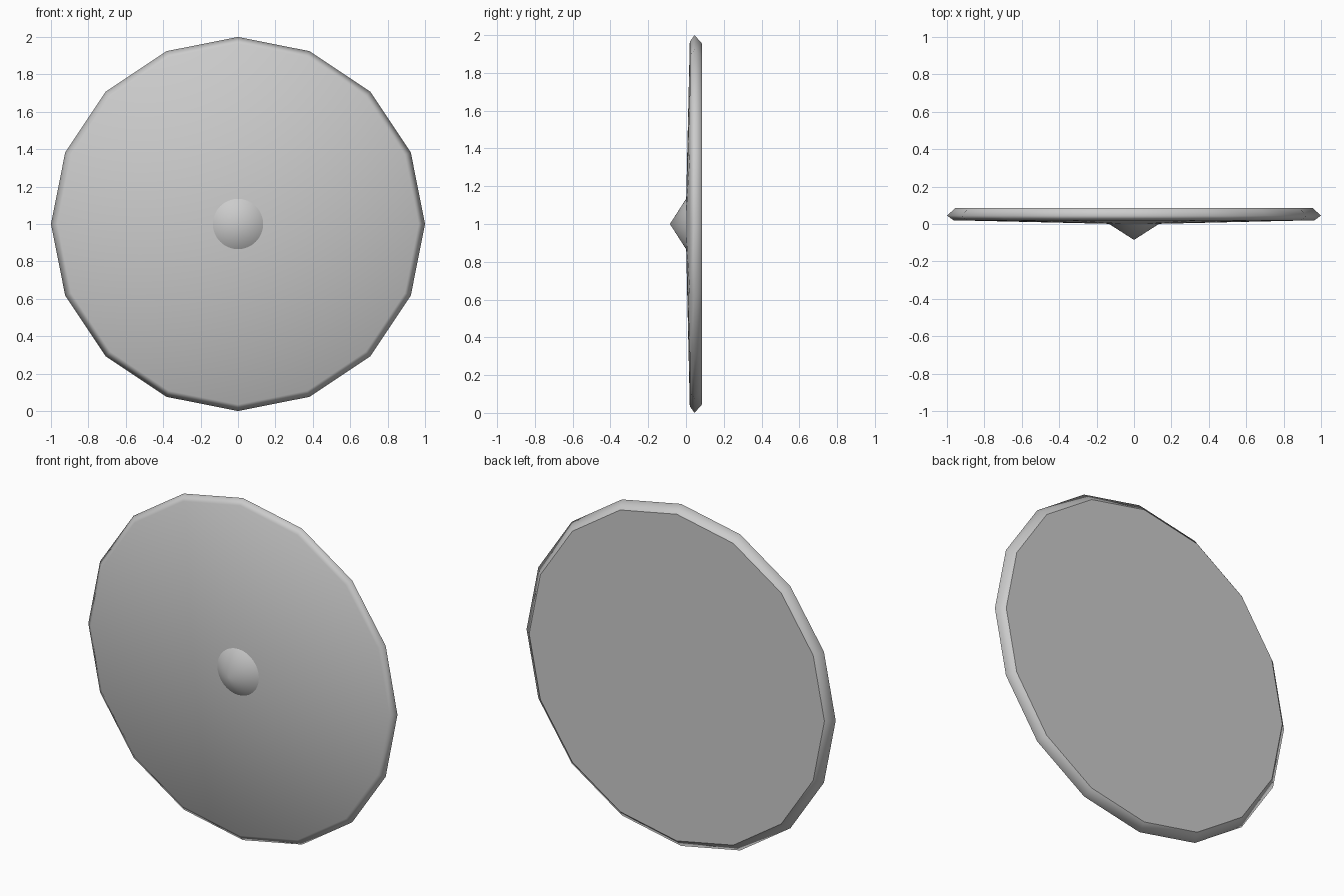
import bpy, bmesh
from math import cos, sin, pi

cube = bpy.data.objects.get("Cube")
if cube:
    bpy.data.objects.remove(cube, do_unlink=True)

grey = bpy.data.materials.new("light grey")
grey.use_nodes = True
colour = (0.6, 0.6, 0.6, 1)
grey.diffuse_color = colour
grey.node_tree.nodes["Principled BSDF"].inputs["Base Color"].default_value = colour


def lathe(name, tip_y, rings, sides, capped):
    """Spin (radius, y) rings about the y axis, from a front tip backwards."""
    bm = bmesh.new()
    tip = bm.verts.new((0, tip_y, 1))
    previous = None
    for radius, y in rings:
        ring = [bm.verts.new((radius * cos(2 * pi * i / sides), y,
                              1 + radius * sin(2 * pi * i / sides)))
                for i in range(sides)]
        for i in range(sides):
            j = (i + 1) % sides
            if previous:
                bm.faces.new((previous[i], previous[j], ring[j], ring[i]))
            else:
                bm.faces.new((tip, ring[i], ring[j]))
        previous = ring
    for face in bm.faces:
        face.smooth = True
    if capped:
        back = bm.faces.new(previous)
        for edge in back.edges:
            edge.smooth = False
    bmesh.ops.recalc_face_normals(bm, faces=bm.faces)
    # an open shell must face the front
    bm.faces.ensure_lookup_table()
    if bm.faces[0].normal.y > 0:
        bmesh.ops.reverse_faces(bm, faces=bm.faces)
    mesh = bpy.data.meshes.new(name)
    bm.to_mesh(mesh)
    bm.free()
    mesh.materials.append(grey)
    obj = bpy.data.objects.new(name, mesh)
    bpy.context.collection.objects.link(obj)
    return obj


# Shallow faceted disc with a bevelled rim and flat back
lathe("shield_disc", -0.002, [(0.965, 0.02), (1, 0.045), (0.955, 0.085)], 16, True)
# Pointed round boss in the middle of the front
lathe("center_boss", -0.085, [(0.136, 0.002)], 32, False)
